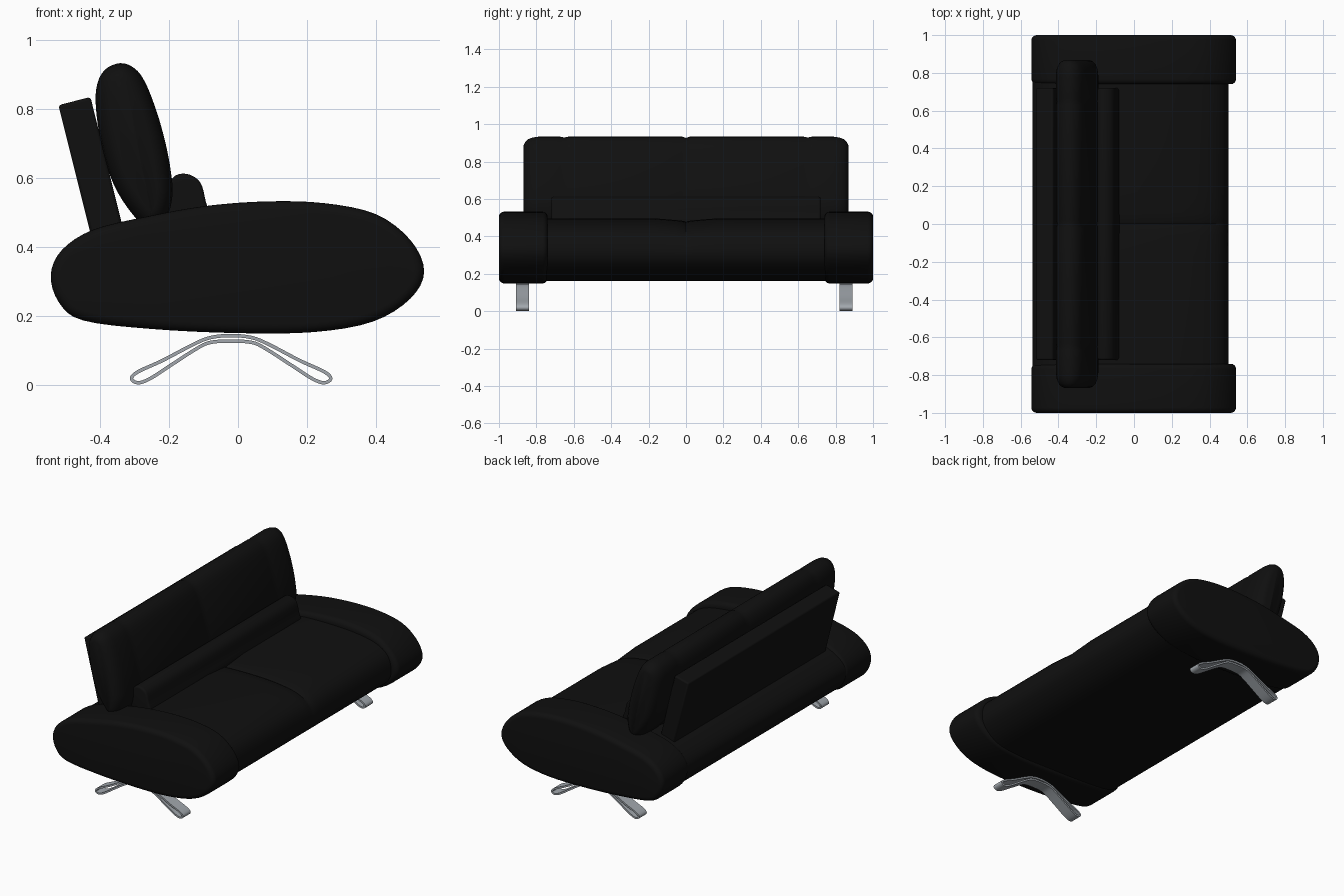
import bpy, bmesh, math
from mathutils import Vector

cube = bpy.data.objects.get("Cube")
if cube:
    bpy.data.objects.remove(cube, do_unlink=True)


def material(name, rgb):
    m = bpy.data.materials.new(name)
    m.use_nodes = True
    m.diffuse_color = (*rgb, 1)
    m.node_tree.nodes["Principled BSDF"].inputs["Base Color"].default_value = (*rgb, 1)
    return m


leather = material("black leather", (0.005, 0.005, 0.005))
steel = material("brushed steel", (0.36, 0.39, 0.42))


def smooth_loop(points, steps=4):
    """Closed Catmull-Rom curve through (x, z) points."""
    p = [Vector(q) for q in points]
    n = len(p)
    out = []
    for i in range(n):
        a, b, c, d = p[i - 1], p[i], p[(i + 1) % n], p[(i + 2) % n]
        for k in range(steps):
            t = k / steps
            out.append((2 * b + (c - a) * t + (2 * a - 5 * b + 4 * c - d) * t * t
                        + (3 * b - a - 3 * c + d) * t ** 3) / 2)
    return out


def normals(loop):
    """Outward normals of a counter-clockwise loop."""
    n = len(loop)
    tangents = [(loop[(i + 1) % n] - loop[i - 1]).normalized() for i in range(n)]
    return [Vector((t.y, -t.x)) for t in tangents]


def finish(name, bm, mat):
    bmesh.ops.recalc_face_normals(bm, faces=bm.faces)
    mesh = bpy.data.meshes.new(name)
    bm.to_mesh(mesh)
    bm.free()
    mesh.materials.append(mat)
    ob = bpy.data.objects.new(name, mesh)
    bpy.context.collection.objects.link(ob)
    bpy.ops.object.select_all(action='DESELECT')
    ob.select_set(True)
    bpy.context.view_layer.objects.active = ob
    bpy.ops.object.shade_smooth_by_angle(angle=math.radians(40))
    return ob


def bridge(bm, a, b):
    n = len(a)
    for i in range(n):
        bm.faces.new((a[i], a[(i + 1) % n], b[(i + 1) % n], b[i]))


def loft(name, loop, stations, mat, weight=lambda p, n: 1):
    """Sweep a profile along y; each station is (y, inset)."""
    bm = bmesh.new()
    norm = normals(loop)
    rings = []
    for y, inset in stations:
        ring = []
        for p, n in zip(loop, norm):
            q = p - n * inset * weight(p, n)
            ring.append(bm.verts.new((q.x, y, q.y)))
        rings.append(ring)
    for a, b in zip(rings, rings[1:]):
        bridge(bm, a, b)
    bm.faces.new(rings[0])
    bm.faces.new(rings[-1])
    return finish(name, bm, mat)


def mirrored(half):
    """Mirror positive-y stations to both sides."""
    return [(-y, i) for y, i in reversed(half) if y > 0] + half


def rounded(y0, y1, r):
    """Stations of a block whose two ends are rounded by r."""
    arc = [(r * (1 - math.sin(a)), r * (1 - math.cos(a)))
           for a in (math.radians(18 * k) for k in range(6))]
    return [(y0 + d, i) for d, i in reversed(arc)] + [(y1 - d, i) for d, i in arc]


# Armrests: flattened egg profile with rounded rims
arm = smooth_loop([(0.54, 0.33), (0.50, 0.42), (0.40, 0.495), (0.25, 0.527), (0.08, 0.532),
                   (-0.10, 0.518), (-0.27, 0.487), (-0.42, 0.45), (-0.51, 0.392),
                   (-0.543, 0.32), (-0.52, 0.24), (-0.45, 0.187), (-0.25, 0.162),
                   (0, 0.15), (0.22, 0.153), (0.39, 0.183), (0.50, 0.25)])
loft("left_armrest", arm, rounded(0.74, 1.0, 0.028), leather)
loft("right_armrest", arm, rounded(-1.0, -0.74, 0.028), leather)

# Seat body: dips on top at the middle seam
seat = smooth_loop([(0.50, 0.32), (0.475, 0.41), (0.39, 0.465), (0.25, 0.49), (0.08, 0.497),
                    (-0.10, 0.492), (-0.28, 0.473), (-0.42, 0.437), (-0.505, 0.385),
                    (-0.538, 0.32), (-0.51, 0.24), (-0.44, 0.193), (-0.25, 0.173),
                    (0, 0.165), (0.22, 0.165), (0.38, 0.19), (0.47, 0.25)])
loft("seat", seat, mirrored([(0, 0.02), (0.012, 0.014), (0.06, 0.009), (0.17, 0), (0.76, 0)]),
     leather, lambda p, n: max(0, n.y) if p.x > -0.2 else 0)

# Lumbar roll at the foot of the back cushion
roll = smooth_loop([(-0.08, 0.47), (-0.093, 0.53), (-0.11, 0.588), (-0.15, 0.612),
                    (-0.19, 0.60), (-0.215, 0.54), (-0.20, 0.46), (-0.14, 0.44)])
loft("lumbar_roll", roll, rounded(-0.72, 0.72, 0.012), leather)

# Back cushion: leaf profile, seams and soft ends
back = smooth_loop([(-0.19, 0.55), (-0.195, 0.62), (-0.21, 0.70), (-0.235, 0.79),
                    (-0.268, 0.875), (-0.30, 0.918), (-0.342, 0.933), (-0.388, 0.912),
                    (-0.411, 0.86), (-0.41, 0.78), (-0.392, 0.68), (-0.36, 0.58),
                    (-0.31, 0.50), (-0.26, 0.455), (-0.21, 0.48)])
loft("back_cushion", back,
     mirrored([(0, 0.006), (0.02, 0), (0.63, 0), (0.65, 0.004), (0.67, 0), (0.79, 0),
               (0.82, 0.004), (0.845, 0.014), (0.86, 0.028), (0.868, 0.045)]), leather)

# Flat leaning board behind the cushion
corners = [Vector(c) for c in ((-0.325, 0.42), (-0.428, 0.835), (-0.521, 0.811), (-0.418, 0.40))]
board = loft("back_board", corners, [(-0.72, 0), (0.72, 0)], leather)
bevel = board.modifiers.new("soft_edges", 'BEVEL')
bevel.width = 0.008
bevel.segments = 2

# Legs: closed steel band bent into a shallow arch
half = [(0.04, 0.123), (0.08, 0.105), (0.15, 0.06), (0.215, 0.018), (0.25, 0.006),
        (0.269, 0.018), (0.25, 0.038), (0.18, 0.07), (0.09, 0.117), (0.04, 0.137)]
middle = -0.02
path = smooth_loop([(middle, 0.127)] + half + [(middle, 0.143)]
                   + [(2 * middle - x, z) for x, z in reversed(half)])


def leg(name, y):
    bm = bmesh.new()
    norm = normals(path)
    rings = []
    for off, dy in ((0.005, -0.035), (0.005, 0.035), (-0.005, 0.035), (-0.005, -0.035)):
        pts = [p + n * off for p, n in zip(path, norm)]
        rings.append([bm.verts.new((p.x, y + dy, p.y)) for p in pts])
    for i in range(4):
        bridge(bm, rings[i - 1], rings[i])
    finish(name, bm, steel)


leg("left_leg", 0.855)
leg("right_leg", -0.875)
